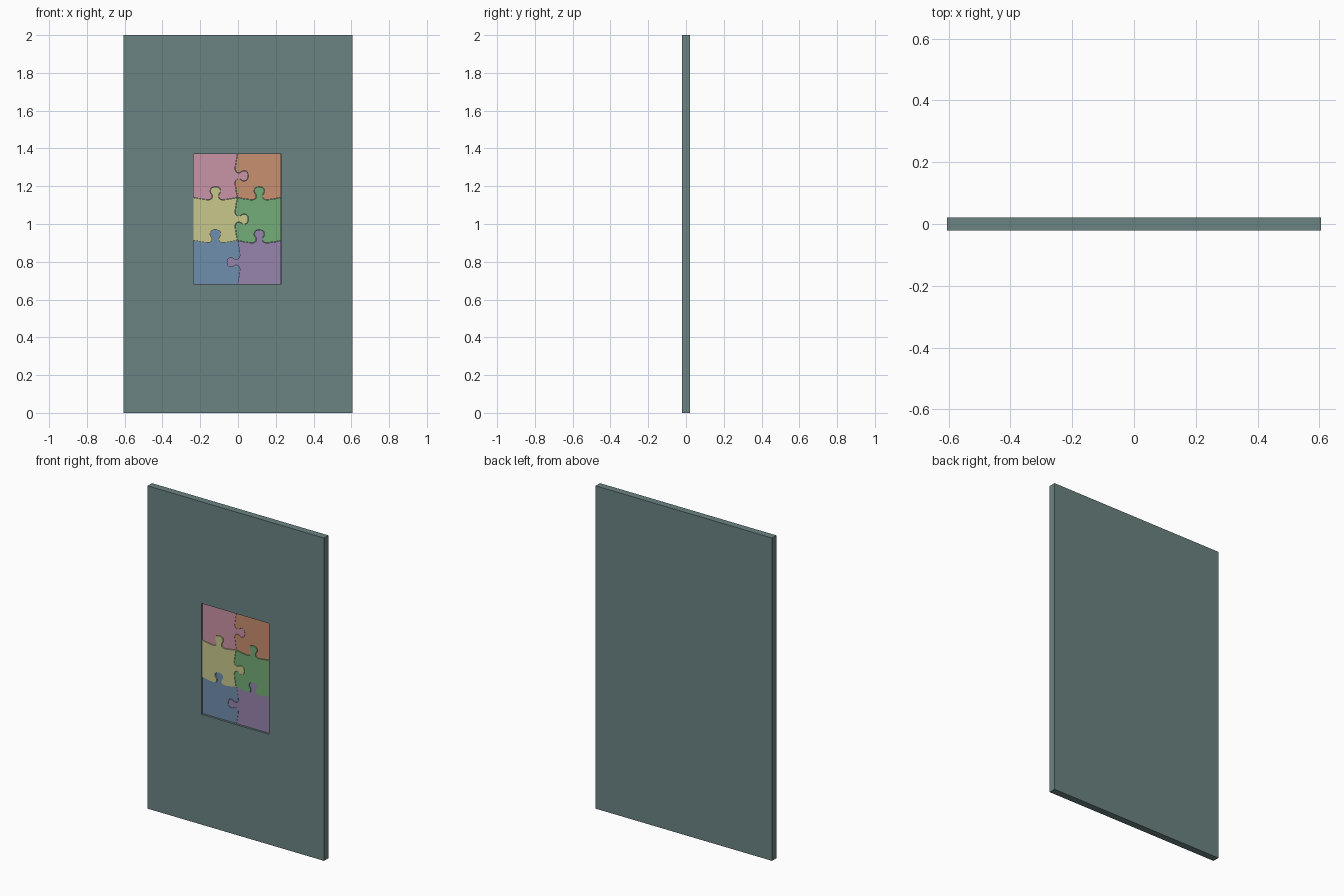
import bpy, bmesh
from mathutils import Vector

if "Cube" in bpy.data.objects:
    bpy.data.objects.remove(bpy.data.objects["Cube"])


def srgb(r, g, b):
    f = lambda c: (c / 255 / 12.92) if c < 11 else ((c / 255 + 0.055) / 1.055) ** 2.4
    return (f(r), f(g), f(b), 1)


def material(name, rgb):
    m = bpy.data.materials.new(name)
    m.diffuse_color = srgb(*rgb)
    m.use_nodes = True
    m.node_tree.nodes["Principled BSDF"].inputs["Base Color"].default_value = m.diffuse_color
    return m


def finish(bm, name, mat):
    bmesh.ops.recalc_face_normals(bm, faces=bm.faces)
    me = bpy.data.meshes.new(name)
    bm.to_mesh(me)
    bm.free()
    me.materials.append(mat)
    ob = bpy.data.objects.new(name, me)
    bpy.context.collection.objects.link(ob)
    return ob


# Overall sizes
W, H, Y = 0.605, 2.0, 0.0215
X = [-0.236, -0.003, 0.229]
Z = [0.683, 0.912, 1.14, 1.37]
FLOOR = -0.002

# Panel with a rectangular recess in its front
bm = bmesh.new()
ring = lambda x0, x1, z0, z1, y: [bm.verts.new(p) for p in
                                  ((x0, y, z0), (x1, y, z0), (x1, y, z1), (x0, y, z1))]
rings = [ring(-W, W, 0, H, Y), ring(-W, W, 0, H, -Y),
         ring(X[0], X[2], Z[0], Z[3], -Y), ring(X[0], X[2], Z[0], Z[3], FLOOR)]
for a, b in zip(rings, rings[1:]):
    for i in range(4):
        j = (i + 1) % 4
        bm.faces.new((a[i], a[j], b[j], b[i]))
bm.faces.new(rings[0])
bm.faces.new(rings[3])
finish(bm, "panel", material("slate green", (107, 131, 130)))

# Jigsaw edge: half profile (along, out), mirrored and smoothed
HALF = [(0, 0), (0.2, -0.035), (0.35, -0.05), (0.42, -0.01), (0.425, 0.06),
        (0.385, 0.13), (0.405, 0.215), (0.5, 0.25)]
CTRL = [Vector(p) for p in HALF + [(1 - x, y) for x, y in HALF[-2::-1]]]


def smooth(pts, n=4):
    out = []
    for i in range(len(pts) - 1):
        p0, p1, p2 = pts[max(i - 1, 0)], pts[i], pts[i + 1]
        p3 = pts[min(i + 2, len(pts) - 1)]
        for k in range(n):
            t = k / n
            out.append(0.5 * (2 * p1 + (p2 - p0) * t + (2 * p0 - 5 * p1 + 4 * p2 - p3) * t * t
                              + (3 * p1 - p0 - 3 * p2 + p3) * t ** 3))
    return out + [pts[-1]]


PROFILE = smooth(CTRL)


def edge(a, b, tab):
    """Points from a to b; tab is the unit direction of the knob, or None if straight."""
    a, b = Vector(a), Vector(b)
    if tab is None:
        return [a, b]
    return [a + (b - a) * p.x + Vector(tab) * p.y * 0.23 for p in PROFILE]


UP, RIGHT, LEFT = (0, 1), (1, 0), (-1, 0)
MIDDLE = [LEFT, RIGHT, RIGHT]      # knob direction on the centre seam, per row


def piece(name, col, row, mat, front):
    x0, x1, z0, z1 = X[col], X[col + 1], Z[row], Z[row + 1]
    sides = [edge((x0, z0), (x1, z0), UP if row > 0 else None),
             edge((x1, z0), (x1, z1), MIDDLE[row] if col == 0 else None),
             edge((x1, z1), (x0, z1), UP if row < 2 else None),
             edge((x0, z1), (x0, z0), MIDDLE[row] if col == 1 else None)]
    pts = [p for s in sides for p in s[:-1]]
    # shrink slightly so a hairline seam remains
    n = len(pts)
    outline = []
    for i in range(n):
        d = ((pts[i] - pts[i - 1]).normalized() + (pts[(i + 1) % n] - pts[i]).normalized()).normalized()
        outline.append(pts[i] + Vector((-d.y, d.x)) * 0.0008)
    bm = bmesh.new()
    face = bm.faces.new([bm.verts.new((p.x, front, p.y)) for p in outline])
    ext = bmesh.ops.extrude_face_region(bm, geom=[face], use_keep_orig=True)
    for v in ext["geom"]:
        if isinstance(v, bmesh.types.BMVert):
            v.co.y = FLOOR
    bmesh.ops.triangulate(bm, faces=[f for f in bm.faces if len(f.verts) > 4])
    finish(bm, name, mat)


# Six puzzle pieces, the middle row standing slightly proud
for name, rgb, col, row, front in [
        ("pink", (201, 147, 166), 0, 2, -0.010), ("orange", (200, 144, 112), 1, 2, -0.010),
        ("yellow", (200, 200, 140), 0, 1, -0.015), ("green", (117, 174, 120), 1, 1, -0.014),
        ("blue", (112, 142, 174), 0, 0, -0.009), ("purple", (151, 132, 174), 1, 0, -0.010)]:
    piece(name + "_puzzle_piece", col, row, material(name, rgb), front)
